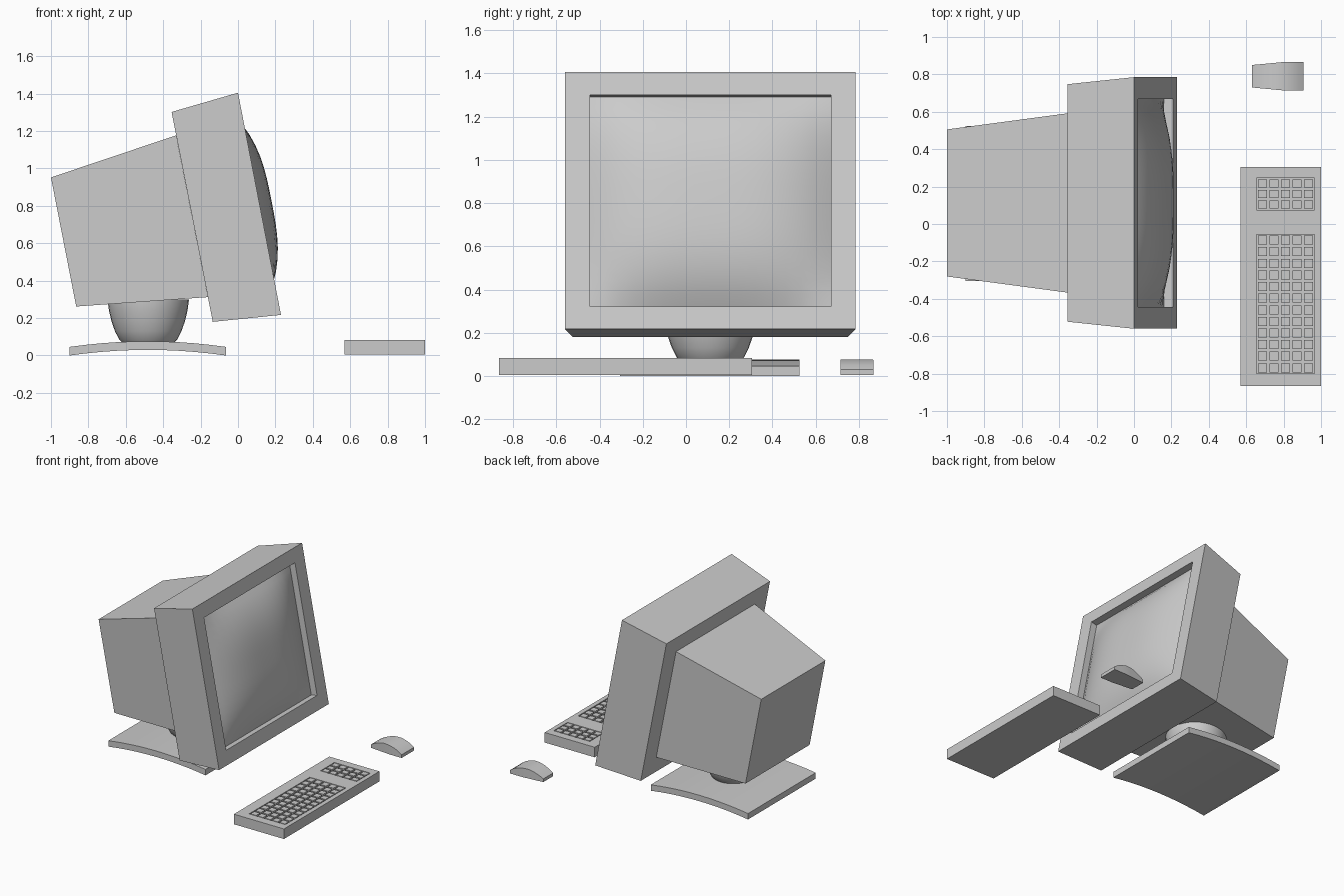
import bpy, bmesh, math
from mathutils import Vector

if "Cube" in bpy.data.objects:
    bpy.data.objects.remove(bpy.data.objects["Cube"])

CY = 0.1125  # centre line of the monitor in y


def make(name, bm, smooth=False):
    bmesh.ops.recalc_face_normals(bm, faces=bm.faces)
    me = bpy.data.meshes.new(name)
    bm.to_mesh(me)
    bm.free()
    ob = bpy.data.objects.new(name, me)
    bpy.context.collection.objects.link(ob)
    if smooth:
        bpy.ops.object.select_all(action='DESELECT')
        ob.select_set(True)
        bpy.context.view_layer.objects.active = ob
        bpy.ops.object.shade_smooth_by_angle(angle=math.radians(35))
    return ob


def loft(name, rings, cap_end=True, smooth=False):
    """Skin a list of equally long point rings."""
    bm = bmesh.new()
    vr = [[bm.verts.new(p) for p in r] for r in rings]
    n = len(vr[0])
    for a, b in zip(vr, vr[1:]):
        for i in range(n):
            j = (i + 1) % n
            bm.faces.new((a[i], a[j], b[j], b[i]))
    bm.faces.new(vr[0])
    if cap_end:
        bm.faces.new(vr[-1])
    return make(name, bm, smooth)


def slab(top, bottom, half):
    """Rectangle across y, from an (x, z) top edge to an (x, z) bottom edge."""
    return [(x, CY + s * half, z)
            for (x, z), s in ((top, -1), (top, 1), (bottom, 1), (bottom, -1))]


def add_box(bm, x0, x1, y0, y1, z0, z1):
    vs = bmesh.ops.create_cube(bm, size=1)['verts']
    for v in vs:
        v.co = ((x0 + x1) / 2 + v.co.x * (x1 - x0),
                (y0 + y1) / 2 + v.co.y * (y1 - y0),
                (z0 + z1) / 2 + v.co.z * (z1 - z0))


# Tilted screen plane
TOP, BOT = Vector((0, 1.405)), Vector((0.23, 0.217))
normal = Vector((TOP.y - BOT.y, BOT.x - TOP.x)).normalized()
open_top, open_bot = TOP.lerp(BOT, 0.088), TOP.lerp(BOT, 0.912)
RECESS, PEAK, HALF = 0.05, 0.066, 0.557
deep_top, deep_bot = open_top - normal * RECESS, open_bot - normal * RECESS

# Bezel with recessed opening
loft("monitor_bezel", [
    slab((-0.355, 1.302), (-0.135, 0.18), 0.635),
    slab(TOP, BOT, 0.6725),
    slab(open_top, open_bot, HALF),
    slab(deep_top, deep_bot, HALF)], cap_end=False)

# Bulging glass
bm = bmesh.new()
N = 16
grid = []
for i in range(N + 1):
    u = 2 * i / N - 1
    row = []
    for j in range(N + 1):
        v = 2 * j / N - 1
        h = (RECESS + PEAK) * (1 - abs(u) ** 3) * (1 - abs(v) ** 3)
        p = deep_top.lerp(deep_bot, j / N) + normal * h
        row.append(bm.verts.new((p.x, CY + u * HALF, p.y)))
    grid.append(row)
for i in range(N):
    for j in range(N):
        bm.faces.new((grid[i][j], grid[i][j + 1], grid[i + 1][j + 1], grid[i + 1][j]))
screen = make("screen", bm, True)
if screen.data.polygons[N * N // 2].normal.x < 0:
    screen.data.flip_normals()

# Tapered rear housing
loft("rear_housing", [
    slab((-1.0, 0.952), (-0.865, 0.262), 0.393),
    slab((-0.331, 1.177), (-0.161, 0.312), 0.4825)])

# Swivel neck
SEG = 32
neck = [(0.13, 0.06), (0.155, 0.085), (0.178, 0.13), (0.197, 0.185), (0.21, 0.24),
        (0.217, 0.29), (0.217, 0.3)]
loft("swivel_neck", [[(-0.48 + r * math.cos(2 * math.pi * k / SEG),
                       CY + r * math.sin(2 * math.pi * k / SEG), z)
                      for k in range(SEG)] for r, z in neck], smooth=True)

# Arched foot plate
xs = [-0.9 + 0.835 * k / 10 for k in range(11)]
arch = [0.03 * (1 - ((x + 0.4825) / 0.4175) ** 2) for x in xs]
profile = [(x, a) for x, a in zip(xs, arch)] + [(x, a + 0.046) for x, a in zip(xs[::-1], arch[::-1])]
loft("foot_plate", [[(x, y, z) for x, z in profile] for y in (-0.305, 0.525)], smooth=True)

# Keyboard body with two key wells
bm = bmesh.new()
add_box(bm, 0.57, 1.0, -0.865, 0.305, 0.005, 0.083)
body = make("keyboard_body", bm)
WX0, WX1, FLOOR = 0.655, 0.965, 0.05
wells = [("main", -0.80, -0.055, 12), ("number", 0.075, 0.245, 3)]
for name, y0, y1, rows in wells:
    bm = bmesh.new()
    add_box(bm, WX0, WX1, y0, y1, FLOOR, 0.12)
    cutter = make(name + "_well_cutter", bm)
    cutter.hide_render = True
    mod = body.modifiers.new(name + "_well", 'BOOLEAN')
    mod.operation, mod.solver, mod.object = 'DIFFERENCE', 'EXACT', cutter
    bpy.context.view_layer.objects.active = body
    bpy.ops.object.modifier_apply(modifier=mod.name)
    bpy.data.objects.remove(cutter)
    # Keys in the well
    bm = bmesh.new()
    px, py, g = (WX1 - WX0) / 5, (y1 - y0) / rows, 0.007
    for c in range(5):
        for r in range(rows):
            x, y = WX0 + c * px, y0 + r * py
            add_box(bm, x + g, x + px - g, y + g, y + py - g, FLOOR, 0.083)
    make(name + "_keys", bm)

# Mouse: arched top, narrower at the rear
mouse = [(0.63, 0.03), (0.665, 0.05), (0.71, 0.068), (0.755, 0.077), (0.80, 0.075),
         (0.84, 0.065), (0.875, 0.05), (0.905, 0.03)]
rings = []
for x, z in mouse:
    w = 0.06 + 0.016 * min(1, (x - 0.63) / 0.17)
    rings.append([(x, 0.79 - w, 0.005), (x, 0.79 + w, 0.005), (x, 0.79 + w, z), (x, 0.79 - w, z)])
loft("mouse", rings, smooth=True)
